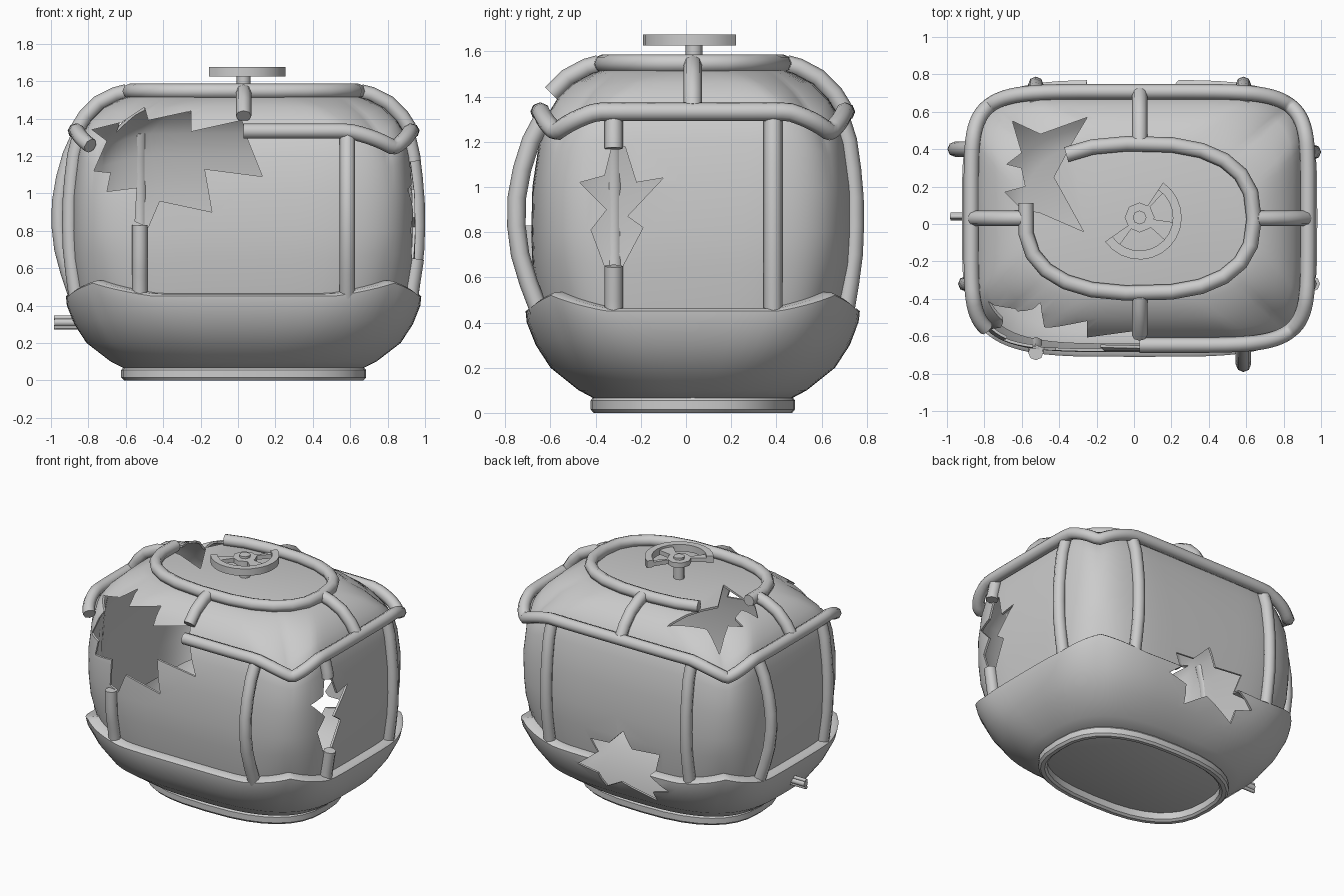
import bpy, bmesh, math
from math import pi, sin, cos, radians
from mathutils import Vector

if "Cube" in bpy.data.objects:
    bpy.data.objects.remove(bpy.data.objects["Cube"])

CX, CY = 0.03, 0.03          # body axis
R = 0.041                    # frame tube radius
# body profile: z, half x, half y, squareness, corner lift
PROFILE = [(.06, .63, .43, 2.6, 0), (.10, .71, .505, 2.8, 0), (.20, .84, .63, 3.2, 0),
           (.30, .905, .695, 3.6, .03), (.40, .945, .735, 4, .06), (.45, .95, .74, 4.2, .07),
           (.462, .935, .725, 4.2, .07), (.465, .89, .68, 4.2, .07),
           (.65, .915, .71, 4.4, .03), (.80, .92, .715, 4.6, 0), (1.0, .915, .71, 4.9, -.02),
           (1.2, .89, .68, 5.4, -.06), (1.325, .86, .64, 6, -.09), (1.39, .82, .60, 5.4, -.08),
           (1.46, .75, .53, 4.2, -.04), (1.505, .66, .445, 3.2, 0), (1.52, .60, .39, 2.6, 0)]


def superellipse(t, hx, hy, n):
    c, s = cos(t), sin(t)
    return (CX + hx * math.copysign(abs(c) ** (2 / n), c),
            CY + hy * math.copysign(abs(s) ** (2 / n), s))


def corner(t):
    d = abs(math.degrees(t) % 90 - 45)
    return max(0, 1 - d / 31)


def half_sizes(z):
    for a, b in zip(PROFILE, PROFILE[1:]):
        if a[0] <= z <= b[0]:
            f = (z - a[0]) / (b[0] - a[0])
            return [a[i] + f * (b[i] - a[i]) for i in (1, 2, 3)]


def finish(ob, angle=35):
    bpy.ops.object.select_all(action='DESELECT')
    ob.select_set(True)
    bpy.context.view_layer.objects.active = ob
    bpy.ops.object.convert(target='MESH')
    bpy.ops.object.shade_smooth_by_angle(angle=radians(angle))
    return ob


def mesh_object(name, bm):
    bmesh.ops.recalc_face_normals(bm, faces=bm.faces)
    me = bpy.data.meshes.new(name)
    bm.to_mesh(me)
    bm.free()
    ob = bpy.data.objects.new(name, me)
    bpy.context.collection.objects.link(ob)
    return ob


def loft(name, rings, caps=True, closed=False):
    bm = bmesh.new()
    rows = [[bm.verts.new(p) for p in r] for r in rings]
    pairs = list(zip(rows, rows[1:])) + ([(rows[-1], rows[0])] if closed else [])
    for a, b in pairs:
        for i in range(len(a)):
            j = (i + 1) % len(a)
            bm.faces.new((a[i], a[j], b[j], b[i]))
    if caps:
        bm.faces.new(rows[0])
        bm.faces.new(rows[-1])
    return mesh_object(name, bm)


def prism(name, pts, lo, hi, place):
    return loft(name, [[place(u, v, w) for u, v in pts] for w in (lo, hi)])


def tube(name, pts, r=R):
    cu = bpy.data.curves.new(name, 'CURVE')
    cu.dimensions = '3D'
    cu.bevel_depth, cu.bevel_resolution, cu.use_fill_caps = r, 2, True
    sp = cu.splines.new('POLY')
    sp.points.add(len(pts) - 1)
    for p, co in zip(sp.points, pts):
        p.co = (*co, 1)
    ob = bpy.data.objects.new(name, cu)
    bpy.context.collection.objects.link(ob)
    return finish(ob, 50)


# hollow body
N = 96
rings = []
for z, hx, hy, n, lift in PROFILE:
    rings.append([(*superellipse(2 * pi * i / N, hx, hy, n), z + lift * corner(2 * pi * i / N))
                  for i in range(N)])
body = loft("cabin_shell", rings)
sol = body.modifiers.new("thickness", 'SOLIDIFY')
sol.thickness, sol.offset = 0.015, -1

# jagged holes: front, right, back, roof
front = [(-.78, 1.34), (-.62, 1.38), (-.5, 1.46), (-.48, 1.39), (-.25, 1.44), (-.25, 1.33), (.02, 1.39),
         (.05, 1.29), (.13, 1.09), (-.18, 1.13), (-.14, .9), (-.42, .96), (-.48, .82), (-.55, .85),
         (-.54, 1.03), (-.7, 1.01), (-.68, 1.11), (-.77, 1.12), (-.7, 1.28)]
right = [(-.33, 1.17), (-.27, 1.18), (-.22, 1.02), (-.1, 1.04), (-.26, .87), (-.19, .82),
         (-.28, .65), (-.36, .65), (-.42, .81), (-.35, .9), (-.47, 1.02), (-.36, 1.05)]
back = [(.33, .38), (.2, .48), (.25, .57), (.1, .58), (-.02, .70), (-.08, .58), (-.3, .60), (-.25, .45),
        (-.38, .36), (-.25, .32), (-.25, .24), (0, .33), (.15, .24), (.18, .35)]
roof = [(-.65, .55), (-.5, .48), (-.25, .57), (-.34, .42), (-.43, .25), (-.27, -.04), (-.5, .06),
        (-.6, .08), (-.69, .17), (-.58, .2), (-.6, .3), (-.68, .32), (-.6, .38)]
cutters = [prism("hole_front", front, -1.2, -.3, lambda u, v, w: (u, w, v)),
           prism("hole_right", right, .5, 1.3, lambda u, v, w: (w, u, v)),
           prism("hole_back", back, .4, 1.2, lambda u, v, w: (u, w, v)),
           prism("hole_roof", roof, 1.2, 1.9, lambda u, v, w: (u, v, w))]
for c in cutters:
    c.hide_render = True
    m = body.modifiers.new(c.name, 'BOOLEAN')
    m.operation, m.solver, m.object = 'DIFFERENCE', 'EXACT', c
finish(body)
for c in cutters:
    bpy.data.objects.remove(c)


# posts on the four sides; two are broken and two are bent outwards
def post(name, axis, side, off, z0=.45, z1=1.33, bend=0):
    pts = []
    for i in range(8):
        z = z0 + (z1 - z0) * i / 7
        hx, hy, n = half_sizes(max(z, .465))
        h, other = (hy, hx) if axis == 'y' else (hx, hy)
        d = h * (1 - (abs(off) / other) ** n) ** (1 / n) + .018 + bend * sin(pi * (z - .43) / .91)
        d *= side
        pts.append((CX + off, CY + d, z) if axis == 'y' else (CX + d, CY + off, z))
    tube(name, pts)


post("front_post_left_stub", 'y', -1, -.555, z1=.83)
post("front_post_right", 'y', -1, .555, bend=.065)
post("back_post_left", 'y', 1, -.555)
post("back_post_right", 'y', 1, .555)
post("right_post_lower_stub", 'x', 1, -.35, z1=.65)
post("right_post_upper_stub", 'x', 1, -.35, z0=1.17)
post("right_post_back", 'x', 1, .355)
post("left_post_front", 'x', -1, -.35)
post("left_post_back", 'x', -1, .37, bend=.06)

# eaves rail, broken at the front left
tube("eaves_rail", [(*superellipse(t, .90, .678, 6), 1.333 - .09 * corner(t))
                    for t in (radians(270 + 311 * i / 80) for i in range(81))])
# roof hatch ring, broken at the back left
tube("hatch_ring", [(*superellipse(radians(172 + 313 * i / 20), .612, .40, 2.5), 1.546)
                    for i in range(21)])

# roof spokes from ring to rail; the front one is snapped
for name, dx, dy, zmin in (("right", 1, 0, 1.3), ("left", -1, 0, 1.3), ("back", 0, 1, 1.3), ("front", 0, -1, 1.38)):
    tube("roof_spoke_" + name, [(CX + dx * (p[1] + .025), CY + dy * (p[2] + .025), p[0] + .023)
                                for p in PROFILE if p[0] >= zmin])

# base ring and floor plate
ringpts = [(.012, .60, .40), (0, .615, .415), (0, .64, .44), (.015, .655, .452), (.055, .655, .452),
           (.072, .64, .44), (.072, .60, .40)]
finish(loft("base_ring", [[(*superellipse(2 * pi * i / 32, hx, hy, 2.6), z) for i in range(32)]
                          for z, hx, hy in ringpts], caps=False, closed=True))

# broken hand wheel: rim arc, spokes, hub, stem
WX, WY = .03, .035


def sector(name, a0, a1, r0, r1, z0, z1):
    k = 14
    ang = [radians(a0 + (a1 - a0) * i / k) for i in range(k + 1)]
    pts = [(WX + r1 * cos(a), WY + r1 * sin(a)) for a in ang]
    pts += [(WX + r0 * cos(a), WY + r0 * sin(a)) for a in reversed(ang)]
    finish(prism(name, pts, z0, z1, lambda u, v, w: (u, v, w)))


sector("wheel_rim", -145, 56, .178, .225, 1.625, 1.675)
for i, (a0, a1) in enumerate(((46, 56), (-42, -8), (-145, -126))):
    sector("wheel_spoke_%d" % i, a0, a1, .06, .19, 1.63, 1.66)


def rod(name, a, b, r):
    tube(name, [Vector(a), Vector(b)], r)


rod("wheel_hub", (WX, WY, 1.625), (WX, WY, 1.66), .08)
rod("wheel_stem", (WX, WY, 1.51), (WX, WY, 1.675), .037)

# small valve pipe on the left side
rod("side_pipe", (-.98, .04, .31), (-.80, .04, .31), .022)
for z in (.285, .335):
    rod("side_pipe_flange", (-.985, .04, z), (-.82, .04, z), .012)
